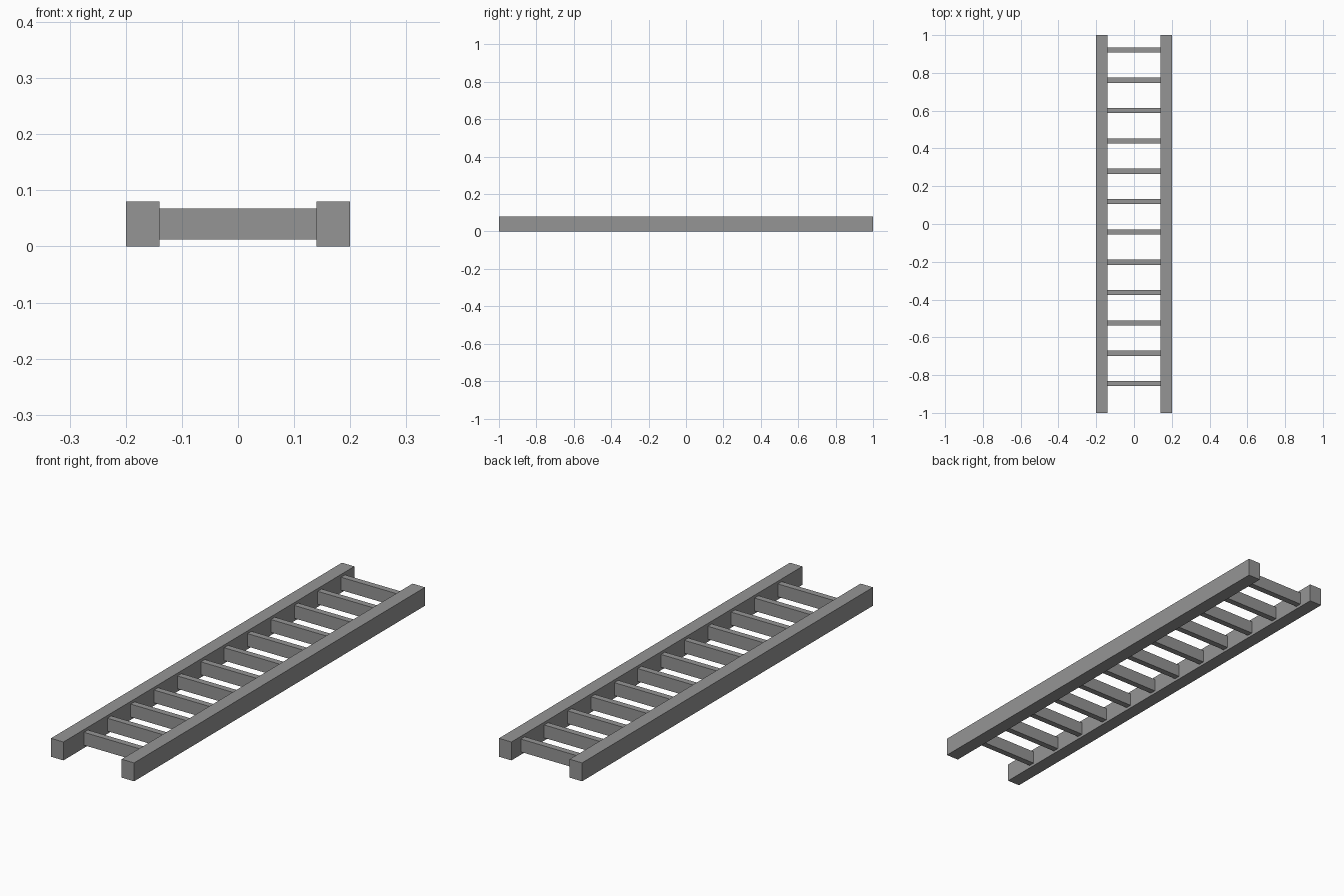
import bpy

if "Cube" in bpy.data.objects:
    bpy.data.objects.remove(bpy.data.objects["Cube"])

# Single flat grey for the whole ladder
grey = bpy.data.materials.new("plain_grey")
grey.diffuse_color = (0.3, 0.3, 0.3, 1.0)
grey.use_nodes = True
grey.node_tree.nodes["Principled BSDF"].inputs["Base Color"].default_value = grey.diffuse_color


def box(name, x, y, z):
    """Box spanning the given (min, max) ranges."""
    spans = (x, y, z)
    bpy.ops.mesh.primitive_cube_add(size=1, location=[(a + b) / 2 for a, b in spans])
    ob = bpy.context.object
    ob.name = name
    ob.scale = [b - a for a, b in spans]
    bpy.ops.object.transform_apply(location=False, rotation=False, scale=True)
    ob.data.materials.append(grey)
    return ob


# Two long side rails
box("left_rail", (-0.2, -0.14), (-1, 1), (0, 0.08))
box("right_rail", (0.14, 0.2), (-1, 1), (0, 0.08))

# Twelve evenly spaced rungs between the rails
RUNGS, FIRST, PITCH, HALF = 12, -0.845, 0.1606, 0.0135
for i in range(RUNGS):
    y = FIRST + i * PITCH
    box(f"rung_{i + 1}", (-0.14, 0.14), (y - HALF, y + HALF), (0.012, 0.068))
